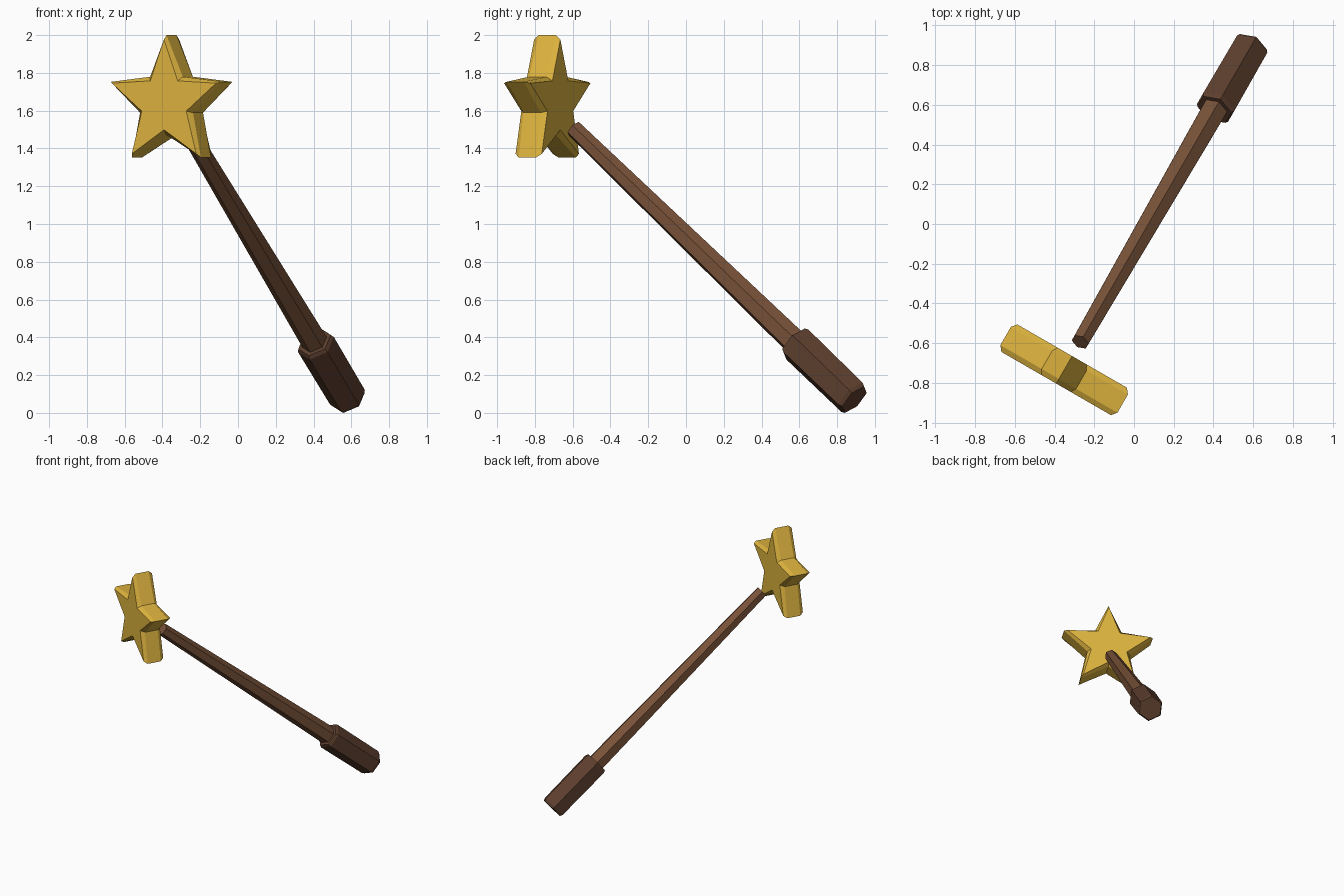
import bpy
from math import sin, cos, pi, radians
from mathutils import Vector

if "Cube" in bpy.data.objects:
    bpy.data.objects.remove(bpy.data.objects["Cube"])

# Frame: the wand leans in a vertical plane turned 60 degrees from +x
ALONG = Vector((0.5, 0.866, 0))
SIDE = Vector((0.866, -0.5, 0))
UP = Vector((0, 0, 1))
OFFSET = SIDE * 0.0625


def material(name, rgb):
    m = bpy.data.materials.new(name)
    m.diffuse_color = (*rgb, 1)
    m.use_nodes = True
    m.node_tree.nodes["Principled BSDF"].inputs["Base Color"].default_value = m.diffuse_color
    return m


def loft(name, rings, mat):
    """Skin equal-length rings of points and cap both ends."""
    n = len(rings[0])
    verts = [p for ring in rings for p in ring]
    faces = [list(range(n))[::-1], [len(verts) - n + i for i in range(n)]]
    for k in range(len(rings) - 1):
        for i in range(n):
            j = (i + 1) % n
            faces.append([k * n + i, k * n + j, (k + 1) * n + j, (k + 1) * n + i])
    mesh = bpy.data.meshes.new(name)
    mesh.from_pydata(verts, [], faces)
    mesh.materials.append(mat)
    obj = bpy.data.objects.new(name, mesh)
    bpy.context.collection.objects.link(obj)
    return obj


gold = material("gold", (0.74, 0.46, 0.05))
wood = material("wood", (0.19, 0.085, 0.04))
dark_wood = material("dark_wood", (0.11, 0.05, 0.027))

# Wand axis, from the butt of the handle up to the thin tip
butt = OFFSET + ALONG * 1.066 + UP * 0.07
tip = OFFSET + ALONG * -0.65 + UP * 1.505
axis = (tip - butt).normalized()
ridge = axis.cross(SIDE).normalized()
if ridge.z < 0:
    ridge = -ridge
across = axis.cross(ridge)
length = (tip - butt).length


def hexagon(s, r):
    c = butt + axis * s
    return [c + r * (ridge * cos(i * pi / 3) + across * sin(i * pi / 3)) for i in range(6)]


# Tapered hexagonal shaft
loft("shaft", [hexagon(0.44, 0.071), hexagon(length, 0.047)], wood)

# Hexagonal grip with chamfered ends
loft("grip", [hexagon(s, r) for s, r in
              ((0, 0.091), (0.02, 0.101), (0.455, 0.104), (0.475, 0.094))], dark_wood)

# Upright five-pointed star with chamfered faces
star_centre = OFFSET + ALONG * -0.812 + UP * 1.642


def star_ring(h, outer, inner):
    pts = []
    for i in range(10):
        a, r = i * pi / 5, inner if i % 2 else outer
        pts.append(star_centre + ALONG * h + r * (UP * cos(a) - SIDE * sin(a)))
    return pts


star = loft("star", [star_ring(h, R, r) for h, R, r in
                     ((-0.08, 0.335, 0.143), (-0.053, 0.358, 0.170),
                      (0.053, 0.358, 0.170), (0.08, 0.335, 0.143))], gold)

# Make all normals face outward
import bmesh
for obj in bpy.context.collection.objects:
    bm = bmesh.new()
    bm.from_mesh(obj.data)
    bmesh.ops.recalc_face_normals(bm, faces=bm.faces)
    bm.to_mesh(obj.data)
    bm.free()
